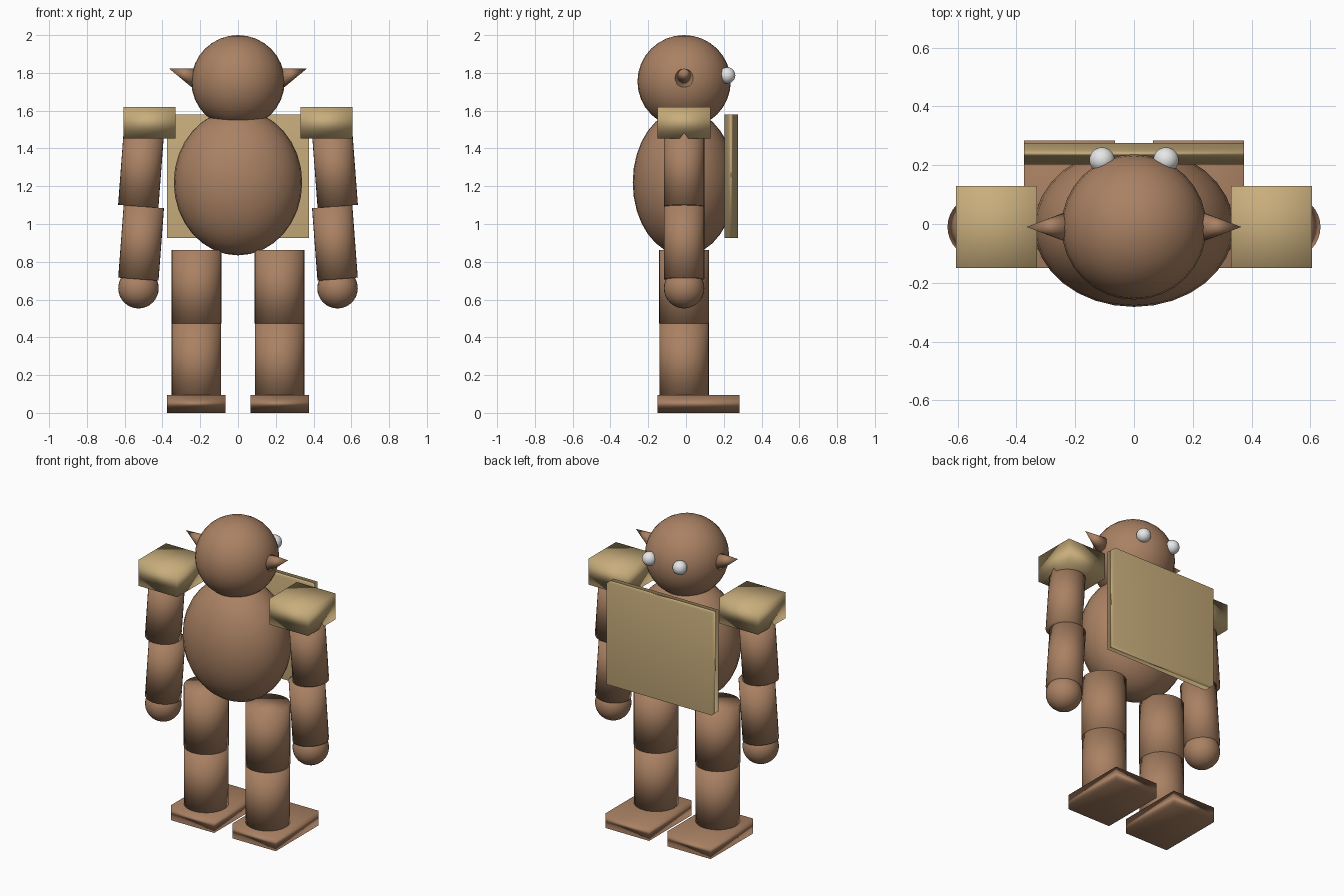
import bpy
from math import radians, sin, cos
from mathutils import Vector

if "Cube" in bpy.data.objects:
    bpy.data.objects.remove(bpy.data.objects["Cube"])


def material(name, color):
    m = bpy.data.materials.new(name)
    m.diffuse_color = (*color, 1)
    m.use_nodes = True
    m.node_tree.nodes["Principled BSDF"].inputs["Base Color"].default_value = m.diffuse_color
    return m


BROWN = material("brown_clay", (0.40, 0.22, 0.125))
TAN = material("tan_armour", (0.58, 0.42, 0.20))
WHITE = material("eye_white", (0.80, 0.80, 0.80))
Y = -0.01  # depth of the body axis


def finish(name, mat):
    ob = bpy.context.object
    ob.name = name
    ob.data.materials.append(mat)
    bpy.ops.object.shade_smooth()
    return ob


def ball(name, mat, loc, radii):
    bpy.ops.mesh.primitive_uv_sphere_add(segments=32, ring_count=16, radius=1, location=loc)
    bpy.context.object.scale = radii
    return finish(name, mat)


def box(name, mat, lo, hi):
    lo, hi = Vector(lo), Vector(hi)
    bpy.ops.mesh.primitive_cube_add(size=1, location=(lo + hi) / 2)
    bpy.context.object.scale = hi - lo
    return finish(name, mat)


def tube(name, mat, loc, r, depth, tilt=0):
    bpy.ops.mesh.primitive_cylinder_add(vertices=32, radius=r, depth=depth,
                                        location=loc, rotation=(0, tilt, 0))
    return finish(name, mat)


# Torso, head and the plate worn on the chest
ball("torso", BROWN, (0, Y, 1.22), (0.34, 0.272, 0.386))
ball("head", BROWN, (0, Y, 1.754), (0.247, 0.247, 0.246))
box("chest_plate", TAN, (-0.375, 0.203, 0.925), (0.375, 0.275, 1.58))

for side, s in (("left", -1), ("right", 1)):
    # Eye
    ball(side + "_eye", WHITE, (s * 0.109, 0.218, 1.787), (0.043, 0.043, 0.043))

    # Pointed ear, tilted upward
    a, depth = radians(20), 0.146
    tip = Vector((s * 0.365, Y, 1.823))
    axis = Vector((s * cos(a), 0, sin(a)))
    bpy.ops.mesh.primitive_cone_add(vertices=32, radius1=0.052, radius2=0, depth=depth,
                                    location=tip - axis * depth / 2)
    bpy.context.object.rotation_euler = axis.to_track_quat('Z', 'Y').to_euler()
    finish(side + "_ear", BROWN)

    # Arm: two slightly splayed segments and a round hand
    tilt = -s * radians(4.3)
    tube(side + "_upper_arm", BROWN, (s * 0.513, Y, 1.293), 0.107, 0.40, tilt)
    tube(side + "_forearm", BROWN, (s * 0.513, Y, 0.90), 0.107, 0.385, tilt)
    ball(side + "_hand", BROWN, (s * 0.527, Y, 0.660), (0.107, 0.107, 0.107))

    # Shoulder pad
    x0, x1 = sorted((s * 0.33, s * 0.606))
    box(side + "_shoulder_pad", TAN, (x0, -0.15, 1.452), (x1, 0.13, 1.62))

    # Leg and foot
    tube(side + "_thigh", BROWN, (s * 0.22, Y, 0.667), 0.132, 0.39)
    tube(side + "_shin", BROWN, (s * 0.22, Y, 0.27), 0.131, 0.405)
    x0, x1 = sorted((s * 0.065, s * 0.375))
    box(side + "_foot", BROWN, (x0, -0.15, 0), (x1, 0.284, 0.096))
